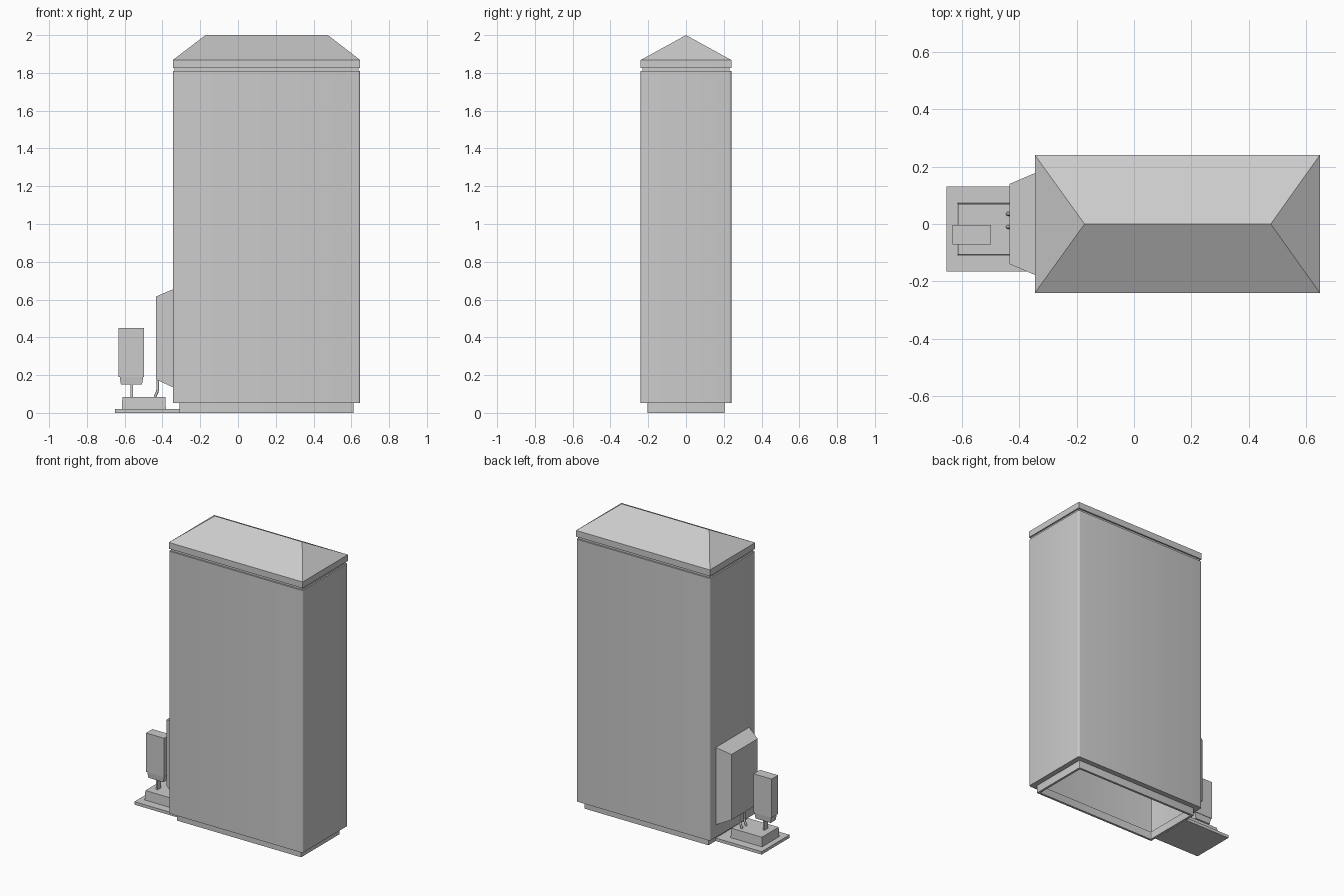
import bpy, bmesh, math

if "Cube" in bpy.data.objects:
    bpy.data.objects.remove(bpy.data.objects["Cube"], do_unlink=True)

grey = bpy.data.materials.new("light_grey")
grey.use_nodes = True
grey.diffuse_color = (0.6, 0.6, 0.6, 1)
grey.node_tree.nodes["Principled BSDF"].inputs["Base Color"].default_value = (0.6, 0.6, 0.6, 1)


def rect(x0, x1, y0, y1, z, r=0.0, steps=4):
    """Horizontal rectangle outline, with rounded corners when r is given."""
    if r == 0:
        return [(x0, y0, z), (x1, y0, z), (x1, y1, z), (x0, y1, z)]
    corners = [(x1 - r, y1 - r), (x0 + r, y1 - r), (x0 + r, y0 + r), (x1 - r, y0 + r)]
    pts = []
    for i, (cx, cy) in enumerate(corners):
        for s in range(steps + 1):
            a = (i + s / steps) * math.pi / 2
            pts.append((cx + r * math.cos(a), cy + r * math.sin(a), z))
    return pts


def side_rect(x, half_width, z0, z1):
    """Upright rectangle outline facing sideways."""
    return [(x, -half_width, z0), (x, half_width, z0), (x, half_width, z1), (x, -half_width, z1)]


def loft(name, loops, smooth=False):
    """Skin a series of matching outlines and close both ends."""
    bm = bmesh.new()
    rings = [[bm.verts.new(p) for p in loop] for loop in loops]
    n = len(rings[0])
    for a, b in zip(rings, rings[1:]):
        for i in range(n):
            j = (i + 1) % n
            bm.faces.new((a[i], a[j], b[j], b[i]))
    bm.faces.new(rings[0])
    bm.faces.new(rings[-1])
    bmesh.ops.remove_doubles(bm, verts=bm.verts, dist=0.0001)
    bmesh.ops.recalc_face_normals(bm, faces=bm.faces)
    mesh = bpy.data.meshes.new(name)
    bm.to_mesh(mesh)
    bm.free()
    obj = bpy.data.objects.new(name, mesh)
    bpy.context.collection.objects.link(obj)
    mesh.materials.append(grey)
    if smooth:
        bpy.ops.object.select_all(action='DESELECT')
        obj.select_set(True)
        bpy.context.view_layer.objects.active = obj
        bpy.ops.object.shade_smooth_by_angle(angle=math.radians(35))
    return obj


# Tower footprint, shrunk by an inset for each level
def tower(inset, z, r=0.0):
    return rect(-0.345 + inset, 0.647 - inset, -0.24 + inset, 0.24 - inset, z, r)


# Hollow cabinet with a recessed plinth, open underneath
loft("cabinet_shell", [
    tower(0, 1.81, 0.012), tower(0, 0.052, 0.012),
    tower(0.035, 0.052, 0.005), tower(0.035, 0, 0.005),
    tower(0.05, 0, 0.005), tower(0.05, 0.052, 0.005),
    tower(0.012, 0.064, 0.005), tower(0.012, 1.79, 0.005)], smooth=True)

# Roof: shadow gap, eave band and hipped top
loft("roof_gap", [tower(0.01, 1.805), tower(0.01, 1.83)])
eave = [tower(0, 1.826), tower(0, 1.868)]
ridge = [(-0.172, 0, 2), (0.476, 0, 2)]
roof = loft("roof", eave + [tower(0.005, 1.868)])
bpy.data.objects.remove(roof, do_unlink=True)


def hipped_roof(name):
    """Eave box whose top rises to a ridge line."""
    bm = bmesh.new()
    low, high = [[bm.verts.new(p) for p in loop] for loop in eave]
    left, right = [bm.verts.new(p) for p in ridge]
    bm.faces.new(low)
    for i in range(4):
        j = (i + 1) % 4
        bm.faces.new((low[i], low[j], high[j], high[i]))
    bm.faces.new((high[0], high[1], right, left))
    bm.faces.new((high[1], high[2], right))
    bm.faces.new((high[2], high[3], left, right))
    bm.faces.new((high[3], high[0], left))
    bmesh.ops.recalc_face_normals(bm, faces=bm.faces)
    mesh = bpy.data.meshes.new(name)
    bm.to_mesh(mesh)
    bm.free()
    mesh.materials.append(grey)
    bpy.context.collection.objects.link(bpy.data.objects.new(name, mesh))


hipped_roof("roof")

# Tapered box on the right-hand wall
loft("side_box", [side_rect(-0.343, 0.178, 0.135, 0.655), side_rect(-0.434, 0.139, 0.177, 0.616)])

# Ground slab and pedestal beside the cabinet
loft("ground_slab", [rect(-0.652, -0.311, -0.166, 0.13, z) for z in (0, 0.02)])
loft("pedestal", [rect(-0.615, -0.382, -0.11, 0.073, 0.02),
                  rect(-0.612, -0.385, -0.107, 0.07, 0.083)])

# Small unit on a post
loft("unit_post", [rect(-0.568, -0.556, -0.056, -0.02, z) for z in (0.08, 0.155)])
loft("unit_case", [rect(-0.62, -0.508, -0.064, -0.011, 0.15),
                   rect(-0.626, -0.502, -0.068, -0.007, 0.19),
                   rect(-0.632, -0.498, -0.072, -0.004, 0.19),
                   rect(-0.632, -0.498, -0.072, -0.004, 0.45)])

# Bent pipes from the side box down to the pedestal
for side, y in (("front", -0.01), ("back", 0.035)):
    curve = bpy.data.curves.new(side + "_pipe", 'CURVE')
    curve.dimensions = '3D'
    curve.bevel_depth = 0.007
    curve.bevel_resolution = 2
    path = [(-0.425, 0.2), (-0.425, 0.125), (-0.429, 0.108), (-0.438, 0.09), (-0.44, 0.075)]
    spline = curve.splines.new('POLY')
    spline.points.add(len(path) - 1)
    for point, (x, z) in zip(spline.points, path):
        point.co = (x, y, z, 1)
    curve.materials.append(grey)
    bpy.context.collection.objects.link(bpy.data.objects.new(side + "_pipe", curve))
